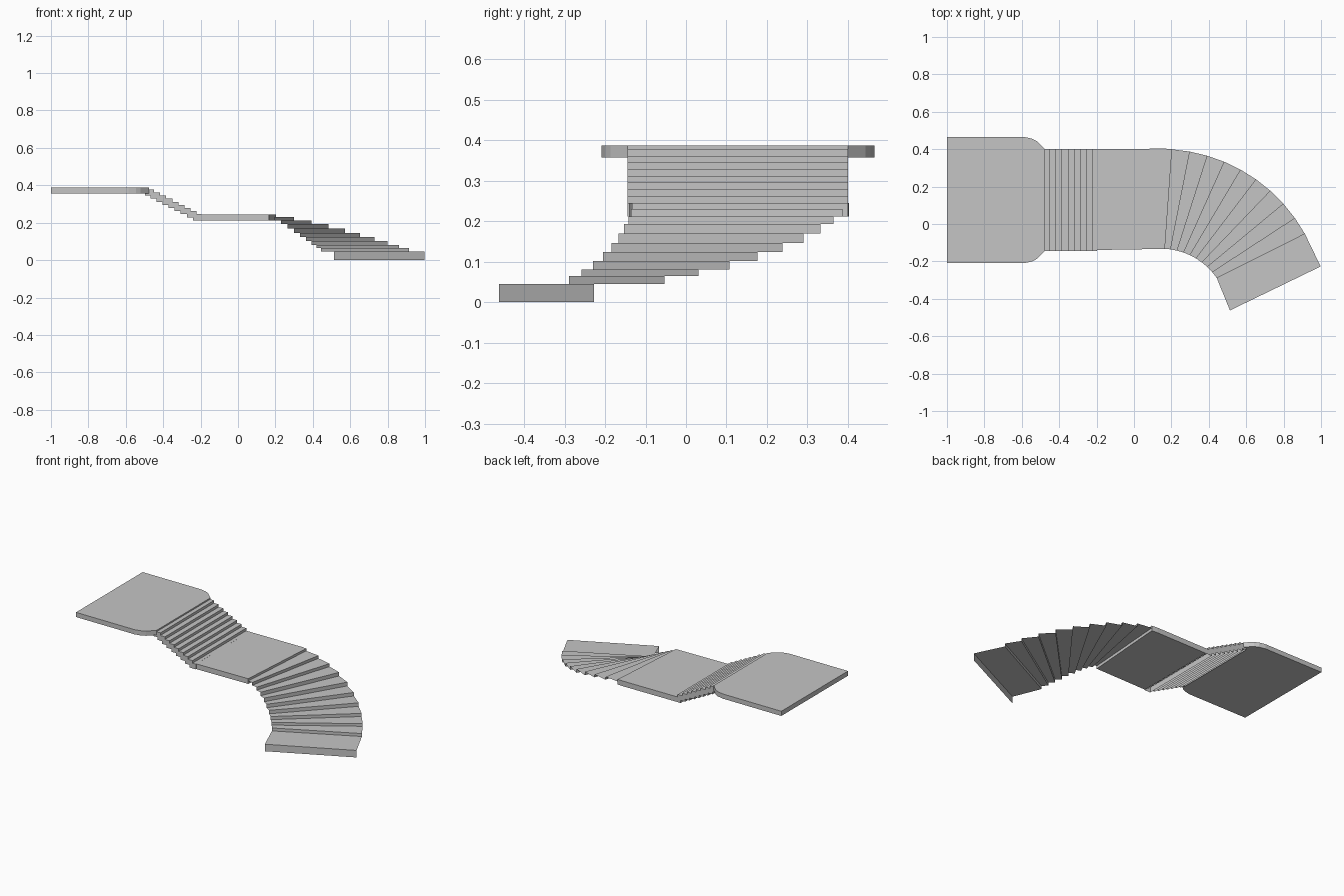
import bpy
from math import sin, cos, radians

cube = bpy.data.objects.get("Cube")
if cube:
    bpy.data.objects.remove(cube)

grey = bpy.data.materials.new("light_grey")
grey.use_nodes = True
COLOUR = (0.56, 0.56, 0.56, 1)
grey.diffuse_color = COLOUR
grey.node_tree.nodes["Principled BSDF"].inputs["Base Color"].default_value = COLOUR


def add_object(name, verts, faces):
    mesh = bpy.data.meshes.new(name)
    mesh.from_pydata(verts, [], faces)
    mesh.materials.append(grey)
    obj = bpy.data.objects.new(name, mesh)
    bpy.context.collection.objects.link(obj)
    return obj


def add_slab(name, outline, bottom, top, closed=True):
    """Extrude a counter-clockwise outline; optionally leave it open below."""
    n = len(outline)
    verts = [(x, y, z) for z in (bottom, top) for x, y in outline]
    faces = [tuple(range(n, 2 * n))]
    faces += [(i, (i + 1) % n, n + (i + 1) % n, n + i) for i in range(n)]
    if closed:
        faces.append(tuple(reversed(range(n))))
    return add_object(name, verts, faces)


# Upper platform with rounded shoulders towards the stairs
MID_Y = 0.128
shoulder = [(-1, 0.337), (-0.585, 0.337), (-0.545, 0.328), (-0.52, 0.315), (-0.476, 0.272)]
outline = [(x, MID_Y - y) for x, y in shoulder]
outline += [(x, MID_Y + y) for x, y in reversed(shoulder)]
add_slab("upper_platform", outline, 0.357, 0.387)

# Straight flight: overlapping hollow steps
STEPS, RISE, GOING = 9, 0.0166, 0.0325
for i in range(STEPS):
    front = -0.449 + GOING * i
    back = max(front - GOING - 0.02, -0.496)
    if i == STEPS - 1:
        front = -0.198
    top = 0.378 - RISE * i
    add_slab(f"straight_step_{i + 1}",
             [(back, -0.144), (front, -0.144), (front, 0.4), (back, 0.4)],
             top - 2 * RISE, top, closed=False)

# Middle platform, its end turned slightly towards the winding flight
add_slab("middle_platform",
         [(-0.198, -0.139), (0.165, -0.133), (0.203, 0.4), (0.165, 0.403), (-0.198, 0.4)],
         0.212, 0.245)

# Winding flight: thin treads and risers fanned around a centre
CX, CY, WINDERS = 0.135, -0.443, 9
tops = [0.245, 0.23, 0.212, 0.193, 0.17, 0.146, 0.1235, 0.101, 0.081, 0.064, 0.045, 0]


def edge(i):
    t = i / WINDERS
    a = radians(85.4 - 58.8 * t)
    return [(CX + r * cos(a), CY + r * sin(a))
            for r in (0.312 + 0.032 * t ** 1.5, 0.845 + 0.026 * t ** 1.5)]


lines = [edge(i) for i in range(WINDERS + 1)]
lines.append([(0.513, -0.462), (0.998, -0.227)])   # front edge of the bottom landing

verts, faces = [], []
for i, (inner, outer) in enumerate(lines):
    for z in tops[i:i + 2]:
        verts += [(*inner, z), (*outer, z)]
for k in range(0, len(verts) - 2, 2):
    faces.append((k, k + 2, k + 3, k + 1))
add_object("winding_steps", verts, faces)
